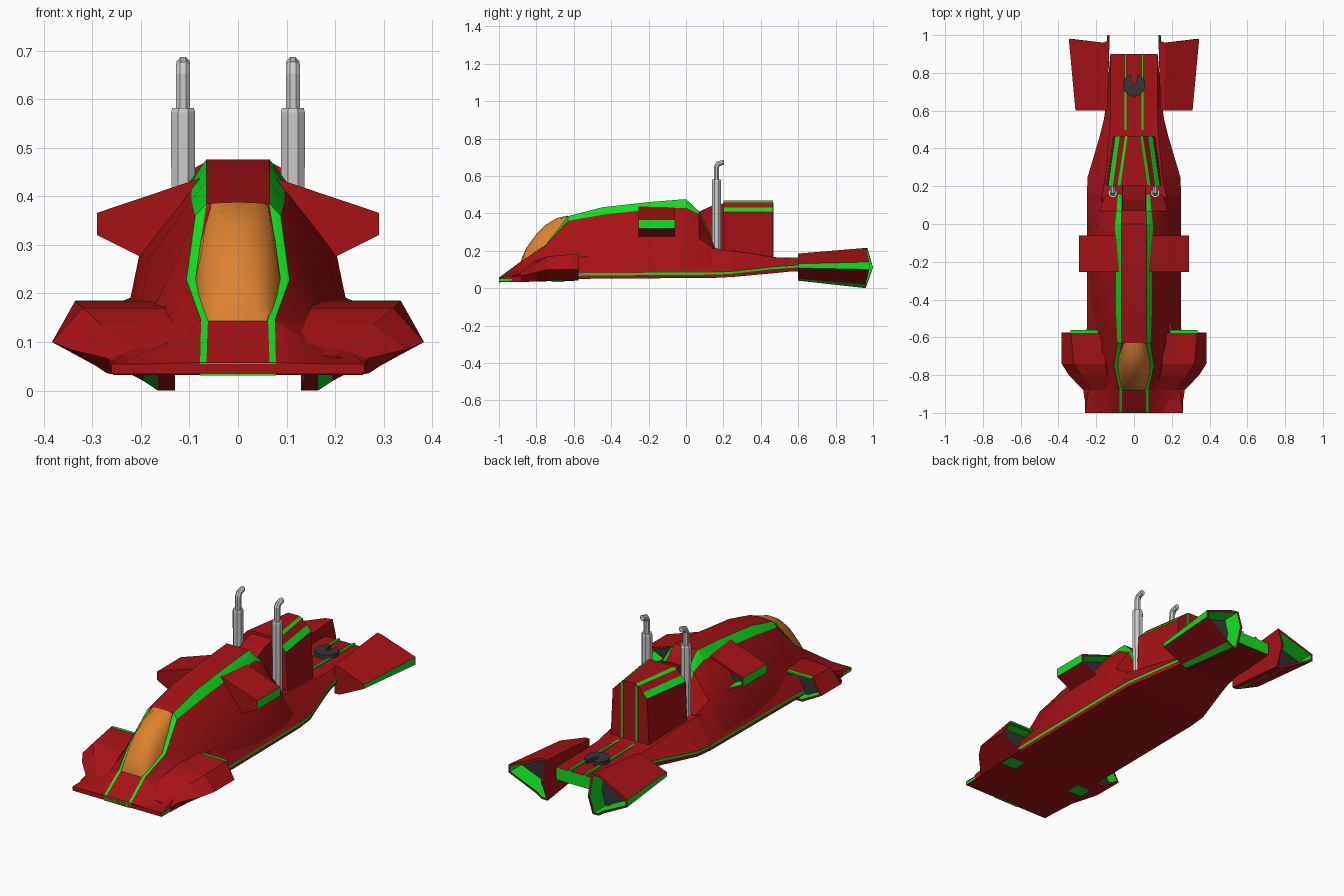
import bpy, bmesh
from math import sin, cos, radians
from mathutils import Vector

if "Cube" in bpy.data.objects:
    bpy.data.objects.remove(bpy.data.objects["Cube"])


def material(name, r, g, b):
    m = bpy.data.materials.new(name)
    m.diffuse_color = (r, g, b, 1)
    m.use_nodes = True
    m.node_tree.nodes["Principled BSDF"].inputs["Base Color"].default_value = m.diffuse_color
    return m


MATS = [material("red_paint", .38, .006, .008), material("green_trim", .005, .75, .015),
        material("orange_glass", .72, .22, .03), material("dark_vent", .035, .035, .04)]
R, G, O, D = range(4)


def finish(name, bm, mirror=False, smooth=0, mats=True):
    me = bpy.data.meshes.new(name)
    bm.to_mesh(me)
    bm.free()
    ob = bpy.data.objects.new(name, me)
    bpy.context.collection.objects.link(ob)
    if mats:
        for m in MATS:
            me.materials.append(m)
    if mirror:
        ob.modifiers.new("mirror", 'MIRROR')
    if smooth:
        bpy.ops.object.select_all(action='DESELECT')
        ob.select_set(True)
        bpy.context.view_layer.objects.active = ob
        bpy.ops.object.shade_smooth_by_angle(angle=radians(smooth))
    return ob


def loft(name, sections, bands={}, symmetric=True, caps=(R, R), vent=None, default=R, smooth=0):
    """sections: (y, [(x, z[, dy])...]); symmetric closes each half section across x = 0,
    otherwise the closed section is mirrored to the other side."""
    bm = bmesh.new()
    k = len(sections[0][1])
    rings = []
    for y, pts in sections:
        pts = [(p[0], y + (p[2] if len(p) > 2 else 0), p[1]) for p in pts]
        if symmetric:
            pts += [(-x, yy, z) for x, yy, z in reversed(pts)]
        rings.append([bm.verts.new(p) for p in pts])
    n = len(rings[0])
    for a, b in zip(rings, rings[1:]):
        for j in range(n):
            f = bm.faces.new((a[j], a[(j + 1) % n], b[(j + 1) % n], b[j]))
            i = 2 * k - 2 - j if symmetric and k <= j < n - 1 else j
            f.material_index = bands.get(i, default)
    front = bm.faces.new(rings[0])
    rear = bm.faces.new(rings[-1])
    front.material_index, rear.material_index = caps
    bmesh.ops.recalc_face_normals(bm, faces=bm.faces)
    if vent:  # sunken rear opening: rim, green walls, dark back plate
        rim, depth = vent
        bmesh.ops.inset_individual(bm, faces=[rear], thickness=rim)
        walls = bmesh.ops.inset_individual(bm, faces=[rear], thickness=.006)['faces']
        for f in walls:
            f.material_index = G
        for v in rear.verts:
            v.co.y -= depth
        rear.material_index = D
    return finish(name, bm, not symmetric, smooth)


def box(name, x, y, z, mat, mirror=False):
    bm = bmesh.new()
    bmesh.ops.create_cube(bm, size=1)
    for v in bm.verts:
        v.co = [lo if c < 0 else hi for c, (lo, hi) in zip(v.co, (x, y, z))]
    for f in bm.faces:
        f.material_index = mat
    return finish(name, bm, mirror)


# Chassis slab with a thin green side line: y, top half-width, top z, half-width, line z, bottom z
chassis = [(-1, .26, .055, .26, .05, .034), (-.88, .24, .075, .26, .055, .032),
           (-.55, .2, .17, .25, .08, .05), (.15, .17, .213, .25, .085, .055),
           (.25, .15, .2, .245, .09, .06), (.47, .13, .166, .18, .115, .08),
           (.55, .125, .16, .16, .12, .088), (.62, .125, .157, .15, .125, .09),
           (.9, .124, .155, .125, .13, .09)]
loft("chassis", [(y, [(wt, zt), (w, zs), (w, zs - .013), (w - .003, zb)])
                 for y, wt, zt, w, zs, zb in chassis], {1: G}, caps=(R, G))
box("nose_plate", (-.078, .078), (-1, -.99), (.031, .057), G)

# Cab shell: roof edge, stripe edge, cheek, base
cab = [(-.998, .065, .058, .078, .058, .15, .056, .255, .052),
       (-.88, .062, .145, .076, .145, .14, .1, .25, .065),
       (-.75, .088, .23, .106, .228, .145, .155, .22, .08),
       (-.63, .065, .385, .088, .36, .15, .22, .21, .09),
       (-.45, .065, .432, .096, .392, .185, .27, .23, .09),
       (-.2, .065, .46, .096, .42, .202, .285, .242, .09),
       (0, .065, .476, .1, .43, .2, .285, .242, .09),
       (.07, .065, .41, .092, .395, .18, .265, .242, .09),
       (.16, .065, .222, .085, .215, .15, .205, .235, .095)]
loft("cab", [(s[0], [(s[1], s[2]), (s[3], s[4]), (s[5], s[6]), (s[7], s[8])]) for s in cab],
     {0: G}, smooth=25)

# Domed canopy: y, edge half-width, edge z, crown z
canopy = [(-.882, .062, .143, .149), (-.855, .069, .16, .215), (-.8, .081, .198, .29),
          (-.75, .087, .23, .34), (-.69, .077, .307, .376), (-.63, .062, .383, .388)]
loft("canopy", [(y, [(w * cos(radians(a)), e + (c - e) * sin(radians(a)))
                     for a in (82, 58, 30, 0)]) for y, w, e, c in canopy],
     default=O, caps=(O, O), smooth=40)

# Front fenders with rear vents
loft("front_fender", [
    (-.93, [(.1, .08), (.2, .07), (.262, .06), (.26, .034), (.1, .034)]),
    (-.88, [(.12, .1), (.21, .085), (.268, .066), (.262, .034), (.1, .034)]),
    (-.8, [(.14, .15), (.28, .135), (.345, .085), (.27, .036), (.1, .035)]),
    (-.74, [(.15, .17), (.32, .17), (.383, .1), (.272, .04), (.1, .037)]),
    (-.575, [(.15, .185), (.335, .185), (.383, .1), (.272, .04), (.1, .04)])],
    symmetric=False, vent=(.012, .05))
box("fender_rear_trim", (.19, .335), (-.577, -.562), (.178, .186), G, True)
box("belly_light", (.175, .255), (-.72, -.65), (.034, .045), G, True)

# Side scoops on the cab
scoop = [(.07, .44), (.29, .366), (.29, .32), (.2, .275), (.1, .275)]
loft("side_scoop", [(-.255, scoop), (-.06, scoop)], {1: G}, False, vent=(.012, .07))

# Engine housing behind the cab with long green stripes
loft("engine_housing", [
    (.2, [(.072, .468), (.088, .459), (.112, .432), (.138, .406), (.148, .18)]),
    (.465, [(.034, .468), (.047, .459), (.075, .432), (.1, .406), (.112, .14)])], {0: G, 2: G})
loft("housing_front", [(.04, [(.062, .395), (.064, .2)]), (.13, [(.062, .437), (.064, .2)]),
                       (.21, [(.062, .455), (.064, .2)])])
box("housing_rear_stripe", (.036, .048), (.46, .469), (.16, .459), G, True)
box("deck_stripe", (.039, .051), (.465, .9), (.15, .164), G, True)

# Rear thruster pods with hollow ends
loft("rear_pod", [
    (.6, [(.14, .185), (.165, .185), (.31, .13), (.31, .108), (.19, .05), (.165, .04),
          (.14, .04), (.14, .11)]),
    (.96, [(.13, .215, .01), (.165, .215), (.345, .14, .02), (.345, .1, .02), (.195, .02),
           (.165, 0), (.13, 0), (.13, .11, .04)])],
    {2: G, 4: G}, False, vent=(.012, .09))

# Coupling plate with a rear-facing slot
bm = bmesh.new()
outline = [(.06 * cos(radians(a)), .06 * sin(radians(a))) for a in range(108, 433, 18)]
outline += [(.01, .01), (0, -.005), (-.01, .01)]
face = bm.faces.new([bm.verts.new((x, .735 + y, .158)) for x, y in outline])
top = bmesh.ops.extrude_face_region(bm, geom=[face])['geom']
for v in top:
    if isinstance(v, bmesh.types.BMVert):
        v.co.z += .02
bmesh.ops.recalc_face_normals(bm, faces=bm.faces)
for f in bm.faces:
    f.material_index = D
finish("coupling_plate", bm)

# Exhaust stacks: octagonal rings swept along a path that bends back at the tip
path = [(.163, .19, .025, 0), (.163, .572, .027, 0), (.163, .582, .024, 0), (.163, .582, .0155, 0),
        (.163, .648, .0155, 20), (.172, .665, .0155, 55), (.202, .673, .0145, 90)]
bm = bmesh.new()
rings = []
for y, z, r, tilt in path:
    t = radians(tilt)
    rings.append([bm.verts.new(Vector((.113 + r * cos(a), y + r * sin(a) * cos(t),
                                       z - r * sin(a) * sin(t))))
                  for a in (radians(22.5 + 45 * i) for i in range(8))])
for a, b in zip(rings, rings[1:]):
    for j in range(8):
        bm.faces.new((a[j], a[(j + 1) % 8], b[(j + 1) % 8], b[j]))
bm.faces.new(rings[0])
bm.faces.new(rings[-1])
bmesh.ops.recalc_face_normals(bm, faces=bm.faces)
finish("exhaust_stack", bm, mirror=True, mats=False)
